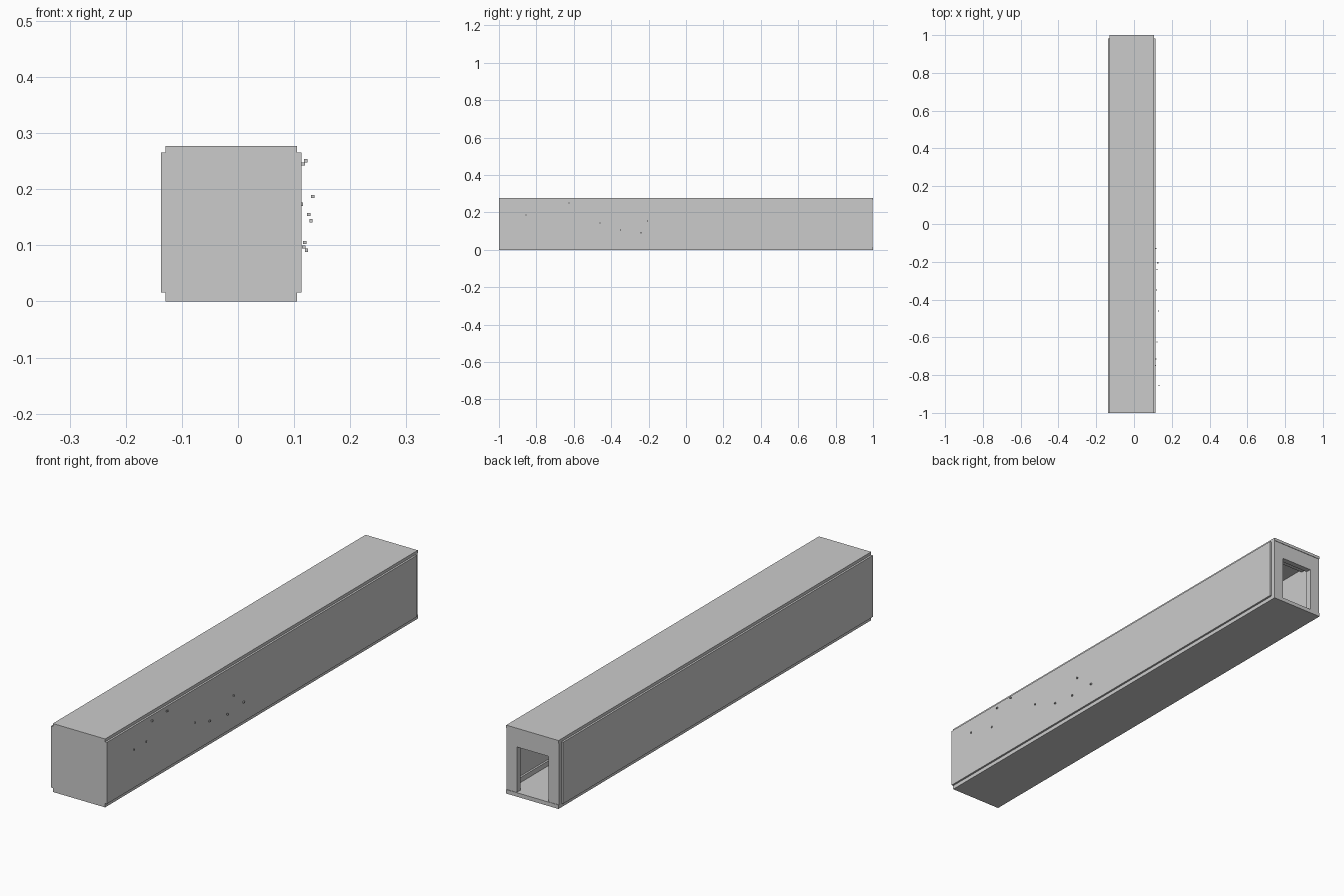
import bpy, bmesh
from mathutils import Matrix, Vector

if "Cube" in bpy.data.objects:
    bpy.data.objects.remove(bpy.data.objects["Cube"])


def boxes(name, spans):
    """One object made of axis-aligned boxes given as (x0, x1, y0, y1, z0, z1)."""
    bm = bmesh.new()
    for x0, x1, y0, y1, z0, z1 in spans:
        centre = Vector(((x0 + x1) / 2, (y0 + y1) / 2, (z0 + z1) / 2))
        size = Vector((x1 - x0, y1 - y0, z1 - z0, 1))
        bmesh.ops.create_cube(bm, size=1, matrix=Matrix.Translation(centre) @ Matrix.Diagonal(size))
    mesh = bpy.data.meshes.new(name)
    bm.to_mesh(mesh)
    bm.free()
    obj = bpy.data.objects.new(name, mesh)
    bpy.context.collection.objects.link(obj)
    return obj


L, R = -0.129, 0.105            # slab edges
WL, WR = -0.137, 0.113          # outer wall faces
MID = (L + R) / 2
FLOOR, CEIL, TOP = 0.016, 0.265, 0.277

# Corridor shell
boxes("floor", [(L, R, -1, 1, 0, FLOOR)])
boxes("ceiling", [(L, R, -1, 1, CEIL, TOP)])
boxes("left_wall", [(WL, L, -0.992, 0.982, FLOOR, CEIL)])
boxes("right_wall", [(R, WR, -0.992, 0.982, FLOOR, CEIL)])
boxes("front_end_wall", [(WL, WR, -1, -0.992, FLOOR, CEIL)])

# Back wall with doorway
D0, D1, DTOP = MID - 0.071, MID + 0.071, 0.2
boxes("back_doorway_wall", [
    (L, D0, 0.975, 0.998, FLOOR, CEIL),
    (D1, R, 0.975, 0.998, FLOOR, CEIL),
    (D0, D1, 0.975, 0.998, DTOP, CEIL)])

# Interior ceiling ribs and skirting rails
boxes("ceiling_ribs", [(L, R, y - 0.01, y + 0.01, CEIL - 0.012, CEIL)
                       for y in [-0.9 + 0.15 * i for i in range(13)]])
boxes("skirting_rails", [(L, L + 0.008, -0.992, 0.975, FLOOR, FLOOR + 0.02),
                         (R - 0.008, R, -0.992, 0.975, FLOOR, FLOOR + 0.02)])

# Small loose cubes beside the right wall
H = 0.003
CHIPS = [(0.133, -0.855, 0.187), (0.116, -0.715, 0.245), (0.121, -0.625, 0.251),
         (0.113, -0.75, 0.173), (0.130, -0.46, 0.144), (0.119, -0.35, 0.105),
         (0.122, -0.24, 0.091), (0.126, -0.205, 0.155), (0.117, -0.13, 0.097)]
boxes("wall_chips", [(x - H, x + H, y - H, y + H, z - H, z + H) for x, y, z in CHIPS])
